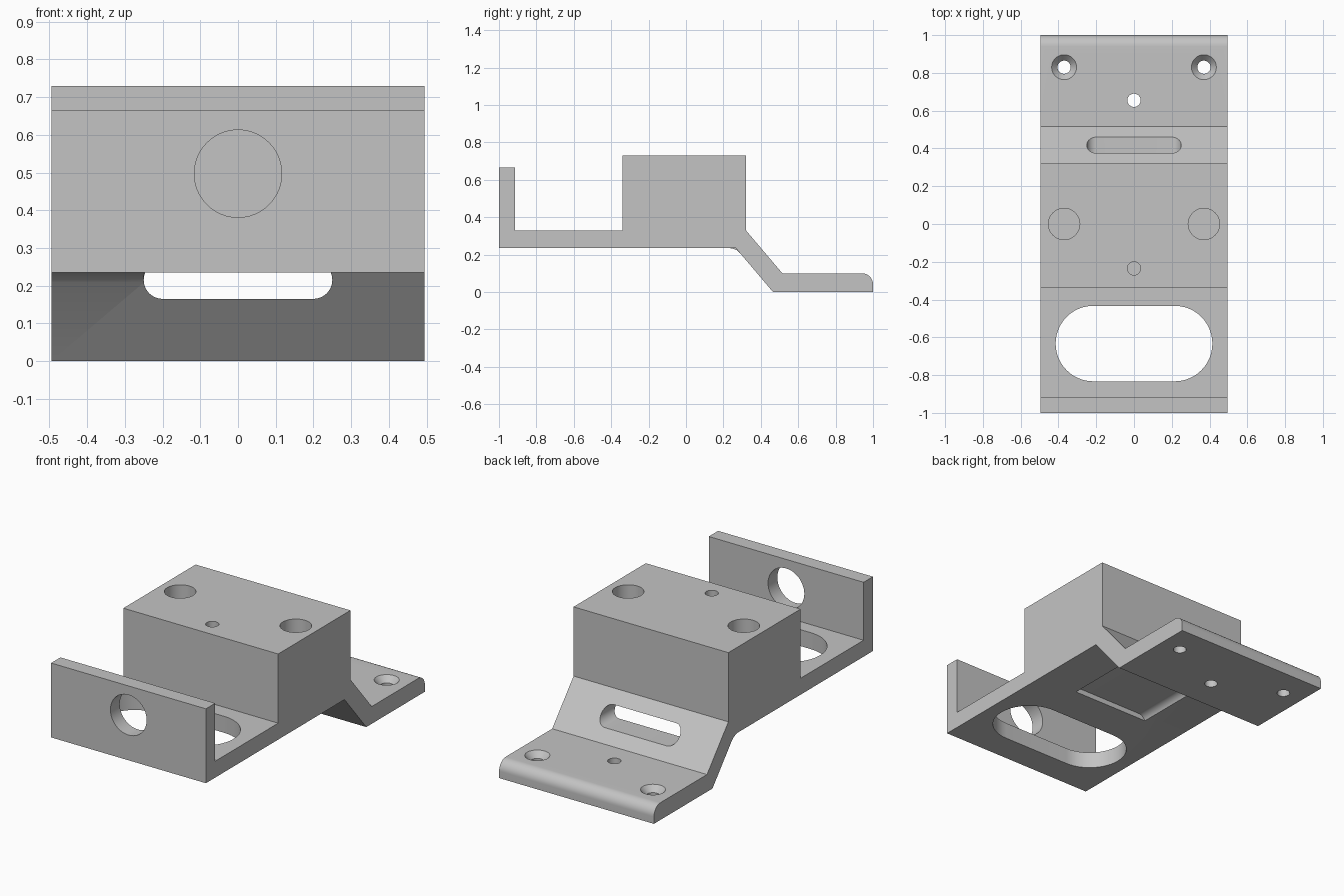
import bpy, bmesh
from math import pi, cos, sin, radians

cube = bpy.data.objects.get("Cube")
if cube:
    bpy.data.objects.remove(cube, do_unlink=True)

grey = bpy.data.materials.new("plain_grey")
grey.use_nodes = True
grey.diffuse_color = (0.55, 0.55, 0.55, 1)
grey.node_tree.nodes["Principled BSDF"].inputs["Base Color"].default_value = (0.55, 0.55, 0.55, 1)


def finish(name, bm):
    bmesh.ops.recalc_face_normals(bm, faces=bm.faces)
    mesh = bpy.data.meshes.new(name)
    bm.to_mesh(mesh)
    bm.free()
    mesh.materials.append(grey)
    obj = bpy.data.objects.new(name, mesh)
    bpy.context.collection.objects.link(obj)
    return obj


def prism(name, outline, axis, lo, hi):
    """Extrude a 2D outline along one axis from lo to hi."""
    place = {"x": lambda u, v, w: (w, u, v),
             "y": lambda u, v, w: (u, w, v),
             "z": lambda u, v, w: (u, v, w)}[axis]
    bm = bmesh.new()
    near, far = [[bm.verts.new(place(u, v, w)) for u, v in outline] for w in (lo, hi)]
    bm.faces.new(near)
    bm.faces.new(far)
    n = len(outline)
    for i in range(n):
        j = (i + 1) % n
        bm.faces.new((near[i], near[j], far[j], far[i]))
    return finish(name, bm)


def arc(u, v, r, start, end, steps):
    return [(u + r * cos(radians(start + (end - start) * i / steps)),
             v + r * sin(radians(start + (end - start) * i / steps))) for i in range(steps + 1)]


def circle(u, v, r):
    return arc(u, v, r, 0, 360, 48)[:-1]


def stadium(u, v, half, r):
    return arc(u + half - r, v, r, -90, 90, 24) + arc(u - half + r, v, r, 90, 270, 24)


def cone(name, x, y, z0, r0, z1, r1):
    bm = bmesh.new()
    bmesh.ops.create_cone(bm, cap_ends=True, segments=48, radius1=r0, radius2=r1, depth=z1 - z0)
    bmesh.ops.translate(bm, vec=(x, y, (z0 + z1) / 2), verts=bm.verts)
    return finish(name, bm)


def combine(body, tool, operation):
    mod = body.modifiers.new(tool.name, "BOOLEAN")
    mod.operation, mod.solver, mod.object = operation, "EXACT", tool
    bpy.context.view_layer.objects.active = body
    bpy.ops.object.modifier_apply(modifier=mod.name)
    bpy.data.objects.remove(tool, do_unlink=True)


# Bracket body: upstand, plate, block, ramp and foot in one side profile
W = 0.495
side = [(-1, 0.235), (-1, 0.665), (-0.915, 0.665), (-0.915, 0.33), (-0.34, 0.33),
        (-0.34, 0.73), (0.32, 0.73), (0.32, 0.33), (0.515, 0.1)]
side += arc(0.94, 0.04, 0.06, 90, 0, 12)
side += [(1, 0), (0.465, 0), (0.266, 0.235)]
body = prism("mounting_bracket", side, "x", -W, W)

# Small fillet under the ramp, on one side only
fillet = [(0.23, 0.235), (0.25, 0.232), (0.272, 0.223), (0.289, 0.208),
          (0.31, 0.21), (0.29, 0.26), (0.23, 0.26)]
combine(body, prism("ramp_fillet", fillet, "x", -W, -0.25), "UNION")

# Long openings: plate slot, channel through the ramp, hole in the upstand
cutters = [
    prism("plate_slot", stadium(0, -0.633, 0.415, 0.2), "z", 0.1, 0.4),
    prism("ramp_channel", stadium(0, 0.215, 0.25, 0.05), "y", -0.2, 0.7),
    prism("upstand_hole", circle(0, 0.497, 0.116), "y", -1.1, -0.8),
    prism("block_pin_hole", circle(0, -0.235, 0.035), "z", 0.5, 0.8),
    prism("foot_pin_hole", circle(0, 0.655, 0.035), "z", -0.1, 0.2),
]

# Paired holes: blind in the block, countersunk in the foot
for x in (-0.37, 0.37):
    cutters.append(prism("block_hole", circle(x, 0, 0.083), "z", 0.4, 0.8))
    cutters.append(prism("foot_hole", circle(x, 0.83, 0.035), "z", -0.1, 0.2))
    cutters.append(cone("countersink", x, 0.83, 0.055, 0.025, 0.11, 0.075))

for cutter in cutters:
    combine(body, cutter, "DIFFERENCE")

bpy.ops.object.select_all(action="DESELECT")
body.select_set(True)
bpy.context.view_layer.objects.active = body
bpy.ops.object.shade_smooth_by_angle(angle=radians(30))
